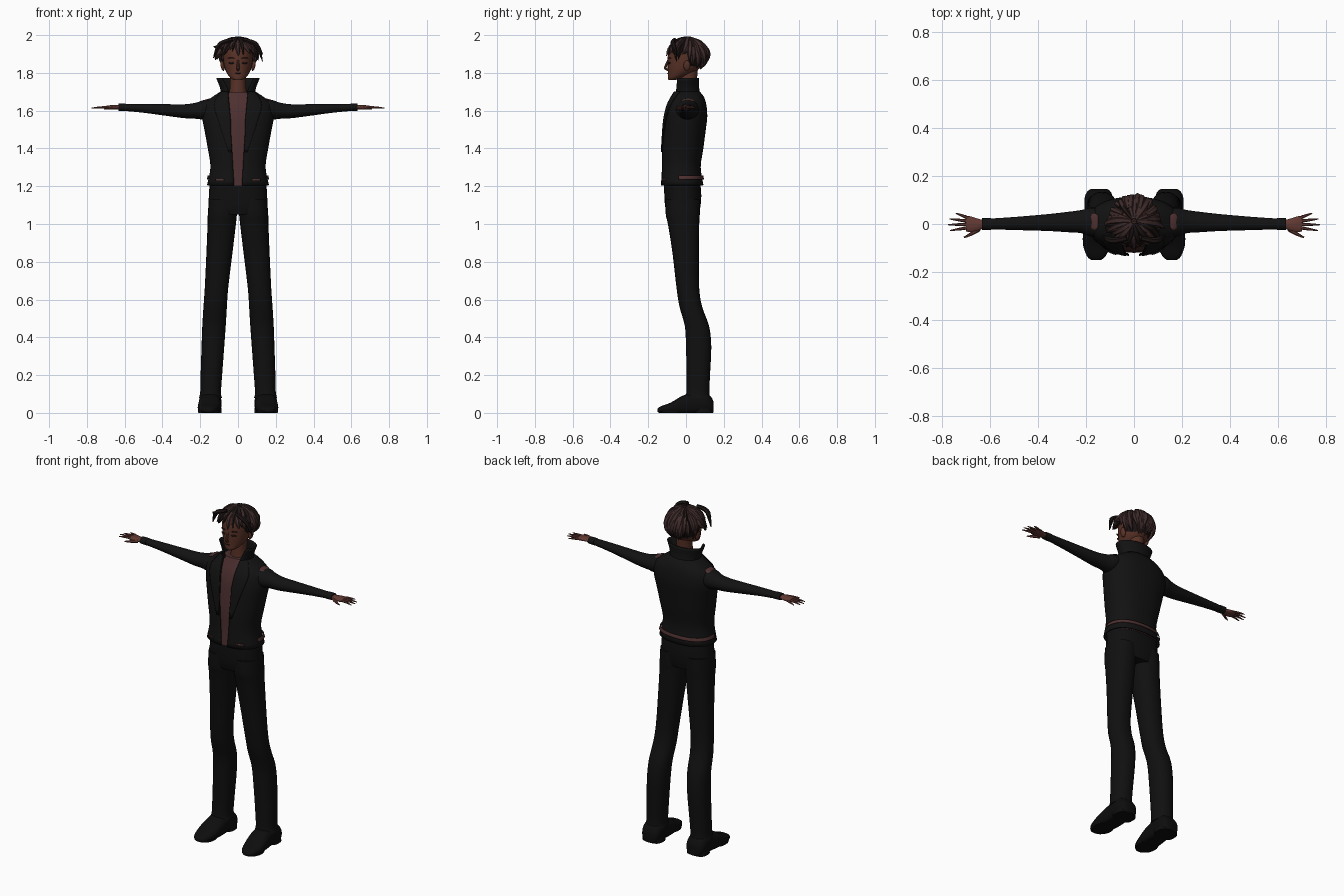
import bpy, bmesh, math, random
from mathutils import Vector

if "Cube" in bpy.data.objects:
    bpy.data.objects.remove(bpy.data.objects["Cube"])

random.seed(4)


def mat(name, r, g, b):
    m = bpy.data.materials.new(name)
    m.diffuse_color = (r, g, b, 1)
    m.use_nodes = True
    m.node_tree.nodes["Principled BSDF"].inputs["Base Color"].default_value = m.diffuse_color
    return m


BLACK = mat("black_jacket", .006, .006, .006)
TROUSER = mat("black_trousers", .005, .005, .0055)
SHOE = mat("black_leather", .004, .004, .004)
SHIRT = mat("brown_shirt", .075, .029, .029)
SKIN = mat("skin", .1, .032, .02)
HAND = mat("hand_skin", .12, .04, .032)
HAIR = mat("brown_hair", .05, .024, .024)
DARK = mat("dark_hair", .012, .007, .007)


def finish(ob, material, mirror=False, thick=0):
    ob.data.materials.clear()
    ob.data.materials.append(material)
    bpy.ops.object.select_all(action='DESELECT')
    ob.select_set(True)
    bpy.context.view_layer.objects.active = ob
    bpy.ops.object.shade_smooth_by_angle(angle=math.radians(50))
    if thick:
        s = ob.modifiers.new("thickness", 'SOLIDIFY')
        s.thickness, s.offset = thick, 0
    if mirror:
        ob.modifiers.new("mirror", 'MIRROR')
    return ob


def smooth_rings(rings, k=3):
    """Catmull-Rom interpolation between the given cross-sections."""
    out = []
    for i in range(len(rings) - 1):
        p = [rings[max(0, min(len(rings) - 1, i + d))] for d in (-1, 0, 1, 2)]
        for j in range(k):
            t = j / k
            out.append([.5 * (2 * b + (c - a) * t + (2 * a - 5 * b + 4 * c - d) * t * t
                              + (3 * b - a - 3 * c + d) * t ** 3) for a, b, c, d in zip(*p)])
    return out + [list(rings[-1])]


def loft(name, rings, material, axis='z', n=24, power=1, span=None, grow=0, **kw):
    """Rings are (position along axis, centre u, centre v, radius u, radius v)."""
    bm = bmesh.new()
    loops = []
    for t, u, v, ru, rv in smooth_rings(rings):
        a0, a1 = span(t, ru) if span else (0, 2 * math.pi * (n - 1) / n)
        loop = []
        for i in range(n):
            a = a0 + (a1 - a0) * i / (n - 1)
            s, c = math.sin(a), math.cos(a)
            pu = u + (ru + grow) * math.copysign(abs(s) ** power, s)
            pv = v - (rv + grow) * math.copysign(abs(c) ** power, c)
            co = {'z': (pu, pv, t), 'x': (t, pu, pv), 'y': (pu, t, pv)}[axis]
            loop.append(bm.verts.new((co[0], co[1], max(0, co[2]))))
        loops.append(loop)
    for a, b in zip(loops, loops[1:]):
        for i in range(n - 1 if span else n):
            j = (i + 1) % n
            bm.faces.new((a[i], a[j], b[j], b[i]))
    if not span:
        bm.faces.new(loops[0])
        bm.faces.new(loops[-1])
    bmesh.ops.recalc_face_normals(bm, faces=bm.faces)
    me = bpy.data.meshes.new(name)
    bm.to_mesh(me)
    bm.free()
    ob = bpy.data.objects.new(name, me)
    bpy.context.collection.objects.link(ob)
    return finish(ob, material, **kw)


def tubes(name, paths, material, **kw):
    """Tapered strands; each path is a list of (x, y, z, radius)."""
    cu = bpy.data.curves.new(name, 'CURVE')
    cu.dimensions, cu.bevel_depth, cu.bevel_resolution, cu.use_fill_caps = '3D', 1, 1, True
    for path in paths:
        sp = cu.splines.new('NURBS')
        sp.points.add(len(path) - 1)
        for p, (x, y, z, r) in zip(sp.points, path):
            p.co, p.radius = (x, y, z, 1), r
        sp.use_endpoint_u, sp.order_u, sp.resolution_u = True, 3, 3
    ob = bpy.data.objects.new(name, cu)
    bpy.context.collection.objects.link(ob)
    bpy.ops.object.select_all(action='DESELECT')
    ob.select_set(True)
    bpy.context.view_layer.objects.active = ob
    bpy.ops.object.convert(target='MESH')
    return finish(bpy.context.object, material, **kw)


def blob(name, loc, size, material, rot=(0, 0, 0), **kw):
    bpy.ops.mesh.primitive_uv_sphere_add(segments=16, ring_count=10, location=loc, rotation=rot)
    ob = bpy.context.object
    ob.name, ob.scale = name, size
    bpy.ops.object.transform_apply(location=True, rotation=True, scale=True)
    return finish(ob, material, **kw)


# Jacket, open at the front, over a shirt
TORSO = [(1.205, 0, -.02, .162, .11), (1.30, 0, -.025, .143, .10), (1.40, 0, -.018, .157, .107),
         (1.50, 0, -.008, .175, .11), (1.57, 0, 0, .187, .11), (1.63, 0, .005, .18, .10),
         (1.67, 0, .008, .135, .085), (1.70, 0, .003, .088, .067)]


def opening(z, rx):
    half = .02 + .018 * min(1, (z - 1.2) / .3) + .014 * max(0, (z - 1.55) / .15)
    return math.asin(min(.9, (half / rx) ** (1 / .85)))


loft("jacket_body", TORSO, BLACK, n=40, power=.85, thick=.006,
     span=lambda z, r: (opening(z, r), 2 * math.pi - opening(z, r)))
loft("shirt", [(z, x, y, a - .012, b - .01) for z, x, y, a, b in TORSO], SHIRT, power=.85)
loft("lapel", [(1.38, 0, -.019, .154, .106)] + TORSO[3:], BLACK, n=8, power=.85, grow=.007,
     thick=.005, mirror=True,
     span=lambda z, r: (opening(z, r), opening(z, r) + .1 + 1.5 * max(0, z - 1.38)))
loft("collar", [(1.67, 0, .008, .085, .07), (1.72, 0, .002, .092, .065), (1.772, 0, 0, .112, .067)],
     BLACK, n=30, thick=.006,
     span=lambda z, r: (.5 + 3.5 * (z - 1.67), 2 * math.pi - .5 - 3.5 * (z - 1.67)))

# Brown hem trim: around the back and two short front pieces
HEM = [(1.236, 0, -.021, .158, .109), (1.256, 0, -.022, .153, .106)]
loft("back_hem_trim", HEM, SHIRT, n=30, power=.85, grow=.006, thick=.003,
     span=lambda z, r: (1.45, 2 * math.pi - 1.45))
loft("front_hem_trim", [(1.230, 0, -.021, .158, .109), (1.238, 0, -.021, .156, .108)], SHIRT, n=6,
     power=.85, grow=.006, thick=.003, mirror=True, span=lambda z, r: (.4, .75))

# Sleeves and cuffs
loft("sleeve", [(.12, .005, 1.612, .06, .052), (.18, .008, 1.605, .06, .052),
                (.22, .01, 1.60, .048, .043), (.28, .008, 1.597, .042, .037),
                (.36, .006, 1.602, .035, .032), (.50, .002, 1.612, .027, .023),
                (.625, 0, 1.618, .021, .017)], BLACK, axis='x', mirror=True)
loft("cuff", [(.595, 0, 1.617, .025, .02), (.632, 0, 1.618, .024, .019)], BLACK, axis='x', mirror=True)
blob("shoulder_patch", (.165, .01, 1.655), (.022, .035, .006), SHIRT, rot=(0, .3, 0), mirror=True)

# Hands
loft("palm", [(.62, 0, 1.617, .015, .011), (.65, -.003, 1.618, .026, .012),
              (.685, 0, 1.618, .034, .010), (.70, 0, 1.618, .031, .007)], HAND, axis='x', n=14, mirror=True)
fingers = [[(.69, y * .55, 1.618, .0075), ((.69 + x) / 2, y * .8, 1.619, .0065), (x, y, 1.614, .002)]
           for x, y in ((.742, .045), (.768, .021), (.775, -.003), (.765, -.027))]
fingers.append([(.645, -.02, 1.615, .011), (.675, -.043, 1.613, .008), (.708, -.056, 1.61, .003)])
tubes("fingers", fingers, HAND, mirror=True)

# Trousers
loft("trouser_seat", [(1.05, 0, -.016, .13, .084), (1.09, 0, -.017, .155, .093),
                      (1.15, 0, -.017, .154, .098), (1.225, 0, -.02, .15, .095)], TROUSER, power=.85)
loft("trouser_leg", [(1.13, .077, -.017, .077, .093), (1.05, .083, -.017, .077, .09),
                     (1.0, .086, -.013, .075, .083), (.85, .098, -.002, .069, .07),
                     (.66, .114, .01, .062, .06), (.56, .121, .026, .062, .06),
                     (.46, .127, .058, .062, .064), (.35, .133, .067, .06, .067),
                     (.2, .141, .065, .057, .062), (.11, .145, .063, .055, .061),
                     (.08, .146, .063, .061, .066)], TROUSER, power=.9, mirror=True)

# Shoes with a heel block and a thin sole
loft("shoe", [(-.15, .158, .014, .02, .01), (-.132, .157, .018, .04, .018), (-.08, .155, .025, .058, .03),
              (-.02, .15, .038, .06, .052), (.04, .147, .048, .058, .06), (.1, .147, .05, .06, .06),
              (.133, .146, .04, .05, .045), (.146, .146, .03, .033, .028)], SHOE, axis='y', power=.8, mirror=True)
loft("heel", [(0, .146, .092, .06, .05), (.03, .146, .092, .057, .048)], SHOE, power=.7, mirror=True)
loft("sole", [(0, .155, -.075, .055, .068), (.014, .155, -.075, .058, .072)], SHOE, mirror=True)

# Neck, head and face
loft("neck", [(1.66, 0, .012, .055, .05), (1.72, 0, .01, .043, .045), (1.82, 0, .015, .043, .048)], SKIN)
loft("head", [(1.762, 0, -.075, .02, .018), (1.773, 0, -.058, .04, .038), (1.80, 0, -.028, .06, .068),
              (1.83, 0, -.01, .072, .087), (1.87, 0, 0, .079, .097), (1.92, 0, .002, .08, .095),
              (1.96, 0, .004, .065, .075), (1.982, 0, .005, .03, .035)], SKIN)
tubes("nose", [[(0, -.094, 1.868, .005), (0, -.108, 1.835, .008), (0, -.112, 1.822, .008),
                (0, -.092, 1.813, .006)]], SKIN)
blob("ear", (.082, .005, 1.838), (.01, .018, .028), SKIN, rot=(0, .2, 0), mirror=True)
blob("eye", (.035, -.088, 1.853), (.016, .004, .006), DARK, rot=(0, 0, .3), mirror=True)
blob("eyebrow", (.037, -.088, 1.878), (.02, .005, .003), DARK, rot=(0, 0, .35), mirror=True)
blob("mouth", (0, -.0985, 1.797), (.018, .003, .002), DARK)

# Hair: a cap cut away around the face, covered in tapered locks
cap = blob("hair_cap", (0, .012, 1.893), (.09, .092, .09), DARK)
bm = bmesh.new()
bm.from_mesh(cap.data)
bmesh.ops.delete(bm, geom=[f for f in bm.faces if f.calc_center_median().z < 1.915
                           and f.calc_center_median().y < .02], context='FACES')
bm.to_mesh(cap.data)
bm.free()


def lock(phi, start, end, lift, r):
    """Lock running from the crown over the skull; phi = 0 is the front."""
    path = []
    for i in range(5):
        t = i / 4
        th = start + (end - start) * t
        k = .098 + lift * t ** 2
        ph = phi + .25 * math.sin(3 * phi + start) * t
        path.append((k * math.sin(th) * math.sin(ph), .012 - k * 1.03 * math.sin(th) * math.cos(ph),
                     1.893 + .092 * math.cos(th), r * (.55, 1, 1, .75, .1)[i]))
    return path


brown, dark = [], []
for row, (start, count) in enumerate(((.1, 17), (.6, 21), (1.0, 23))):
    for i in range(count):
        phi = -math.pi + 2 * math.pi * (i + .5 * row + random.uniform(-.25, .25)) / count
        front = abs(math.remainder(phi, 2 * math.pi))
        if front < 1.15:                      # fringe
            if row == 2:
                continue
            end, lift = random.uniform(1.15, 1.65), random.uniform(.005, .022)
        elif front < 1.75:                    # sides, flicked outwards
            end, lift = random.uniform(1.5, 1.9), random.uniform(.01, .035)
        else:                                 # back
            end, lift = random.uniform(1.9, 2.55), random.uniform(-.004, .012)
        target = dark if random.random() < (.6 if front < 1.3 else .15) else brown
        target.append(lock(phi, start, end, lift, random.uniform(.012, .017)))
# Loose strands at the temples
for s, z in ((-1, 1.94), (1, 1.90), (-1, 1.88), (1, 1.86)):
    dark.append([(s * .03, -.06, 1.975, .01), (s * .085, -.075, 1.965, .014),
                 (s * .112, -.06, 1.93, .012), (s * .13, -.05, z, .002)])
tubes("hair_locks_brown", brown, HAIR)
tubes("hair_locks_dark", dark, DARK)
